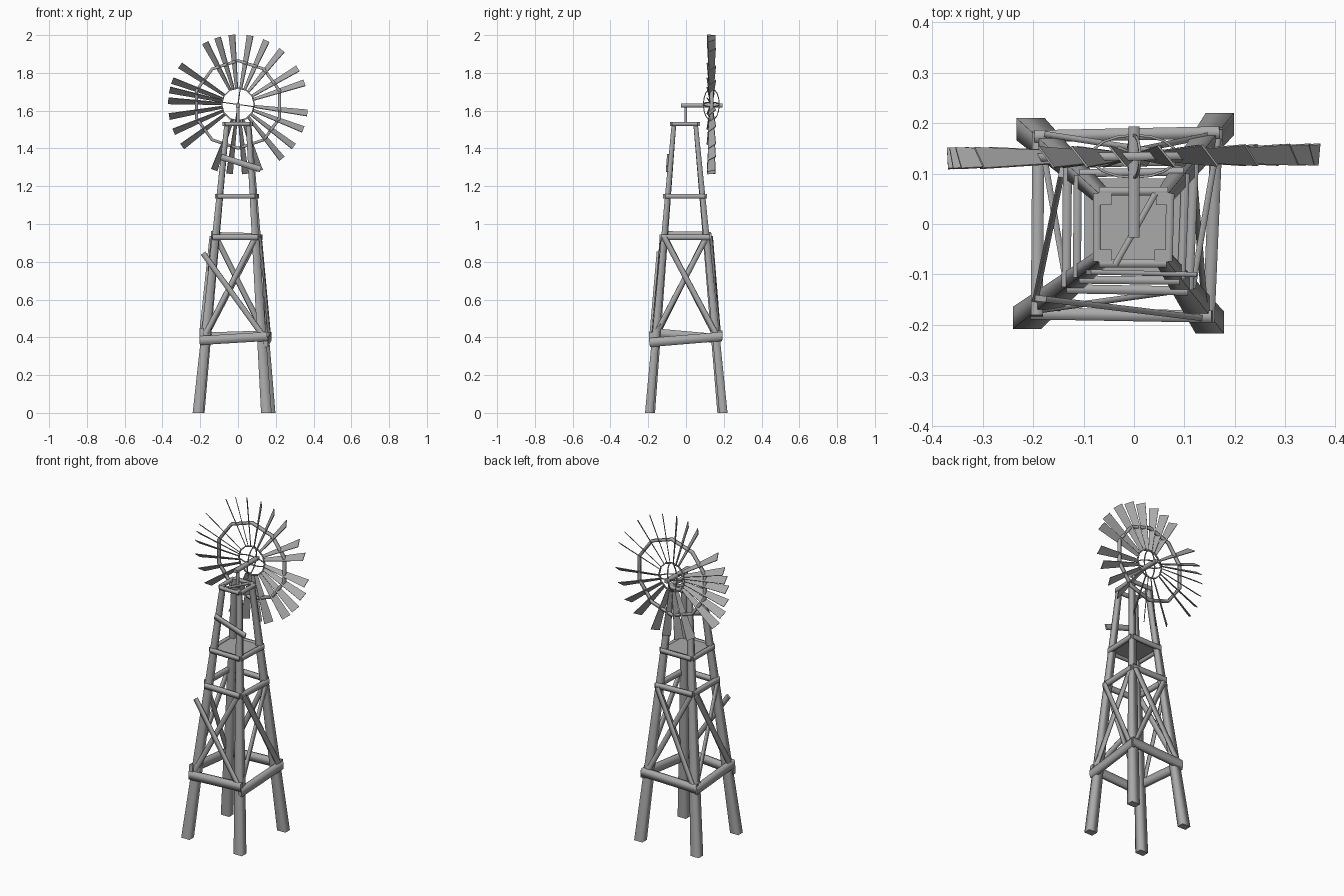
import bpy, bmesh, math
from mathutils import Vector, Matrix

cube = bpy.data.objects.get("Cube")
if cube:
    bpy.data.objects.remove(cube)

GREY = (0.4, 0.4, 0.4, 1)
mat = bpy.data.materials.new("weathered grey")
mat.use_nodes = True
mat.diffuse_color = GREY
mat.node_tree.nodes["Principled BSDF"].inputs["Base Color"].default_value = GREY


def make(name, bm):
    bmesh.ops.recalc_face_normals(bm, faces=bm.faces)
    mesh = bpy.data.meshes.new(name)
    bm.to_mesh(mesh)
    bm.free()
    mesh.materials.append(mat)
    ob = bpy.data.objects.new(name, mesh)
    bpy.context.collection.objects.link(ob)
    return ob


def loft(name, rings, closed=False, smooth=True):
    """Skin a list of vertex rings, with sharp end caps unless it is a loop."""
    bm = bmesh.new()
    rows = [[bm.verts.new(p) for p in ring] for ring in rings]
    pairs = list(zip(rows, rows[1:]))
    if closed:
        pairs.append((rows[-1], rows[0]))
    else:
        for cap in (bm.faces.new(rows[0]), bm.faces.new(rows[-1])):
            for edge in cap.edges:
                edge.smooth = False
    for a, b in pairs:
        for i in range(len(a)):
            j = (i + 1) % len(a)
            bm.faces.new((a[i], a[j], b[j], b[i])).smooth = smooth
    return make(name, bm)


SQUARE = ((-.5, -.5), (.5, -.5), (.5, .5), (-.5, .5))


def beam(name, a, b, wide, tall, extend=0.0, smooth=True):
    """Rectangular timber from a to b."""
    a, b = Vector(a), Vector(b)
    d = (b - a).normalized()
    a, b = a - d * extend, b + d * extend
    side = d.cross(Vector((0, 0, 1)))
    side = side.normalized() if side.length > .01 else Vector((1, 0, 0))
    up = side.cross(d)
    return loft(name, [[p + side * wide * u + up * tall * v for u, v in SQUARE]
                       for p in (a, b)], smooth=smooth)


# Tapered legs, counted anticlockwise from the front at -x
TOP = 1.54
NAMES = ("front_right", "front_left", "back_left", "back_right")
FEET = [(-.212, -.186), (.15, -.195), (.17, .198), (-.205, .188)]
TOPS = [(-.058, -.063), (.054, -.063), (.057, .05), (-.058, .05)]


def leg_at(i, z):
    i %= 4
    p = Vector(FEET[i]).lerp(Vector(TOPS[i]), z / TOP)
    return Vector((p.x, p.y, z))


for i, n in enumerate(NAMES):
    rings = []
    for z, wx, wy in ((0, .056, .044), (TOP, .026, .024)):
        c = leg_at(i, z)
        rings.append([c + Vector((wx * u, wy * v, 0)) for u, v in SQUARE])
    loft(n + "_leg", rings)

# Rails on each side of the tower: end heights, height, thickness, overhang
SIDES = ("front", "left", "back", "right")
OUT = (Vector((0, -1, 0)), Vector((1, 0, 0)), Vector((0, 1, 0)), Vector((-1, 0, 0)))
LEVELS = (("lower", ((.385, .403), (.375, .402), (.412, .402), (.395, .422)),
           .048, .024, .03),
          ("middle", ((.93, .93), (.93, .93), (.937, .942), (.945, .947)),
           .03, .018, .015),
          ("platform", ((1.147, 1.147),) * 4, .026, .016, .012),
          ("top", ((1.53, 1.53),) * 4, .02, .016, .01))
for level, ends, tall, wide, hang in LEVELS:
    for i, side in enumerate(SIDES):
        push = OUT[i] * (tall * .3 + .008)
        beam(f"{side}_{level}_rail", leg_at(i, ends[i][0]) + push,
             leg_at(i + 1, ends[i][1]) + push, wide, tall, hang)

# Crossed braces between the lower and middle rails
for i, side in enumerate(SIDES):
    for tag, p, q, gap in (("rising", i, i + 1, .016), ("falling", i + 1, i, .026)):
        push = OUT[i] * gap
        end = leg_at(q, .93) + push
        if side == "front" and tag == "falling":
            end = Vector((-.185, end.y - .01, .845))
        beam(f"{side}_{tag}_brace", leg_at(p, .42) + push, end, .012, .028)

# Loose upper brace, platform and top cross bar
beam("upper_front_brace", (-.09, -.095, 1.355), (.12, -.1, 1.29), .01, .032)
beam("platform_floor", (-.003, -.1, 1.15), (-.003, .09, 1.15), .19, .01, smooth=False)
beam("top_cross_bar", (-.037, -.08, 1.535), (.042, .06, 1.535), .012, .012)

# Spindle and axle
beam("spindle", (0, -.002, 1.52), (0, -.002, 1.62), .014, .014)
beam("axle", (0, -.027, 1.628), (0, .193, 1.628), .022, .02)

HUB = Vector((0, .134, 1.633))
YAW = Matrix.Rotation(math.radians(.6), 3, 'Z')
AXIS = YAW @ Vector((0, 1, 0))


def radial(angle):
    """Unit direction in the plane of the wheel."""
    return YAW @ Vector((math.cos(angle), 0, math.sin(angle)))


def hoop(name, r, thick, sides, turn):
    rings = []
    for k in range(sides):
        d = radial(turn + math.tau * k / sides)
        rings.append([HUB + d * (r + thick * u) + AXIS * thick * v for u, v in SQUARE])
    return loft(name, rings, closed=True)


hoop("outer_ring", .232, .016, 10, math.radians(18))
hoop("inner_ring", .087, .007, 12, 0)

# Thin bowed hub wires
for n, turn in (("level_hub_wire", -8), ("upright_hub_wire", 82)):
    across = radial(math.radians(turn))
    other = radial(math.radians(turn + 90))
    rings = []
    for k in range(16):
        t = math.tau * k / 16
        e = across * math.cos(t) + AXIS * math.sin(t)
        c = HUB + across * .086 * math.cos(t) + AXIS * .042 * math.sin(t)
        rings.append([c + (e * u + other * v) * .005 for u, v in SQUARE])
    loft(n, rings, closed=True)

# Pitched, flared blades with a few missing
BLADES = (18, 31, 51, 66, 80, 95, 107, 118, 146, 160, 168, 177, 190, 203, 217,
          250, 263, 276, 288, 309, 323, 339, 353)
PITCH = math.radians(51)
for k, deg in enumerate(BLADES):
    out = radial(math.radians(deg))
    tangent = radial(math.radians(deg + 90))
    width = tangent * math.cos(PITCH) + AXIS * math.sin(PITCH)
    normal = tangent * math.sin(PITCH) - AXIS * math.cos(PITCH)
    loft(f"blade_{k + 1}", [[HUB + out * r + width * w * u + normal * .004 * v
                             for u, v in SQUARE] for r, w in ((.088, .02), (.37, .053))],
         smooth=False)
